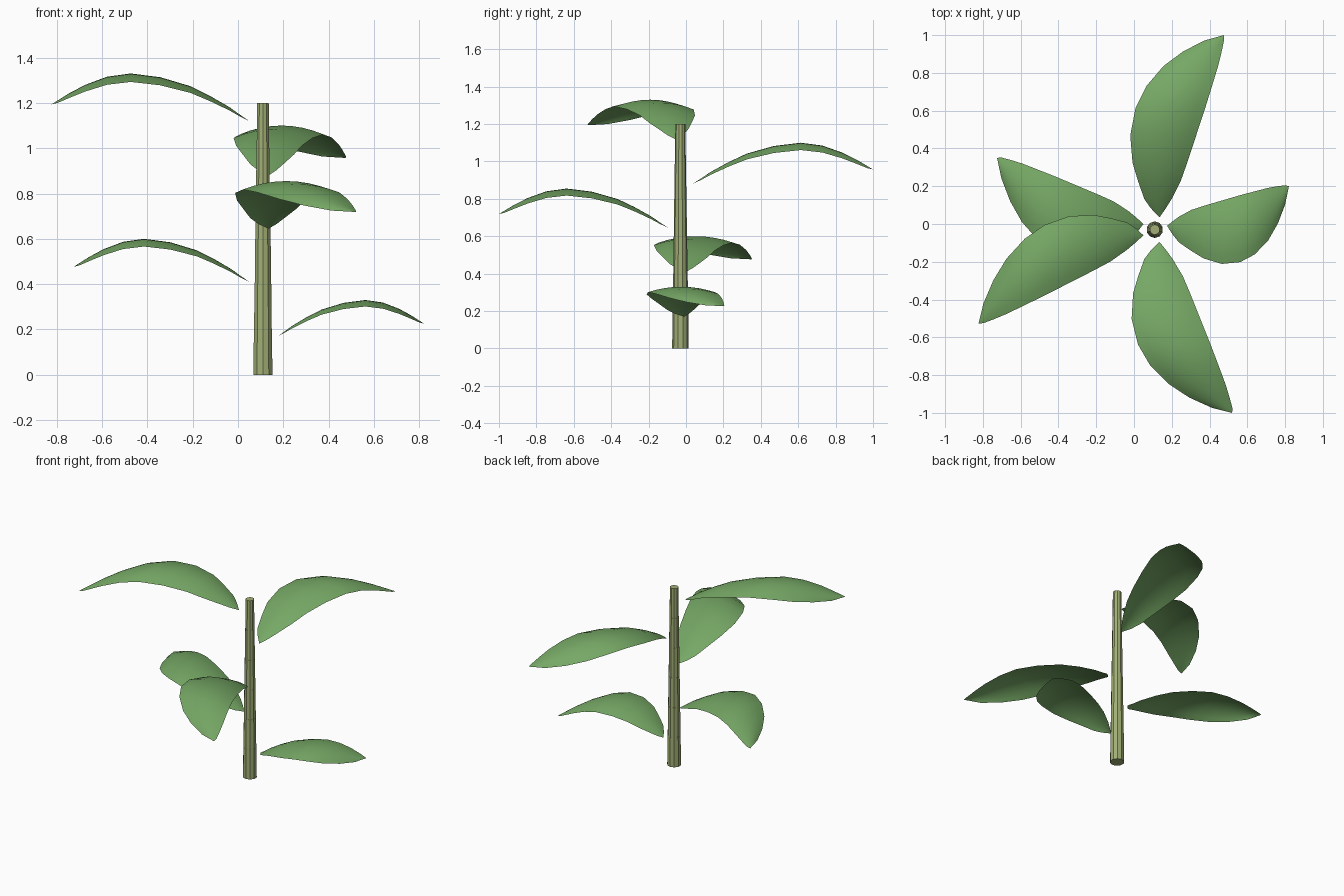
import bpy, bmesh
from mathutils import Vector

cube = bpy.data.objects.get("Cube")
if cube:
    bpy.data.objects.remove(cube, do_unlink=True)


def material(name, color):
    m = bpy.data.materials.new(name)
    m.use_nodes = True
    m.diffuse_color = color
    m.node_tree.nodes["Principled BSDF"].inputs["Base Color"].default_value = color
    return m


leaf_green = material("leaf_green", (0.18, 0.39, 0.13, 1))
stem_green = material("stem_olive", (0.36, 0.43, 0.18, 1))


def finish(bm, name, mat, smooth=False):
    mesh = bpy.data.meshes.new(name)
    bm.to_mesh(mesh)
    bm.free()
    mesh.materials.append(mat)
    obj = bpy.data.objects.new(name, mesh)
    bpy.context.collection.objects.link(obj)
    for p in mesh.polygons:
        p.use_smooth = smooth
    return obj


# Stem: stacked tapering segments with small steps at the joints
SEGMENTS, STEP = 6, 0.2
for i in range(SEGMENTS):
    low = 0.044 - 0.003 * i
    bm = bmesh.new()
    bmesh.ops.create_cone(bm, cap_ends=True, segments=10, radius1=low,
                          radius2=low - 0.002, depth=STEP)
    bmesh.ops.translate(bm, verts=bm.verts, vec=(0.11, -0.03, STEP * (i + 0.5)))
    finish(bm, f"stem_segment_{i + 1}", stem_green)

# Leaf outline: distance along, bulging edge, straight edge, arch height
PROFILE = [
    (0, 0, 0, 0), (.05, .19, -.05, .14), (.1, .345, -.09, .29),
    (.2, .55, -.135, .53), (.3, .74, -.135, .735), (.45, .93, -.125, .92),
    (.6, 1, -.115, 1), (.72, .95, -.1, .93), (.83, .79, -.085, .76),
    (.91, .56, -.06, .585), (.97, .28, -.035, .43), (1, 0, 0, .35),
]
COLS = 8


def leaf(name, base, out, side, length, sweep, width, height):
    """Arched sheet growing along out, its tip swept towards side."""
    base, out, side = Vector(base), Vector(out), Vector(side)
    bm = bmesh.new()
    rows = []
    for u, bulge, inner, arch in PROFILE:
        row = []
        ends = bulge == inner
        for c in range(1 if ends else COLS + 1):
            f = c / COLS
            v = sweep * u - width * (bulge + (inner - bulge) * f)
            droop = 0 if ends else 0.16 * (bulge - inner) * (2 * f - 1) ** 2
            p = base + out * (length * u) + side * v
            p.z += height * (arch - droop)
            row.append(bm.verts.new(p))
        rows.append(row)
    for a, b in zip(rows, rows[1:]):
        for c in range(COLS):
            if len(a) == 1:
                bm.faces.new((a[0], b[c], b[c + 1]))
            elif len(b) == 1:
                bm.faces.new((a[c], b[0], a[c + 1]))
            else:
                bm.faces.new((a[c], b[c], b[c + 1], a[c + 1]))
    # Turn the upper side outward
    if out.cross(side).z < 0:
        bmesh.ops.reverse_faces(bm, faces=bm.faces)
    bm.normal_update()
    if sum(f.normal.z for f in bm.faces) < 0:
        bmesh.ops.reverse_faces(bm, faces=bm.faces)
    finish(bm, name, leaf_green, smooth=True)


X, Y = Vector((1, 0, 0)), Vector((0, 1, 0))
leaf("leaf_left_low", (.175, -.01, .17), X, Y, .645, .21, .318, .16)
leaf("leaf_right_low", (.05, 0, .41), -X, Y, .775, .35, .355, .19)
leaf("leaf_front", (.135, -.095, .645), -Y, X, .905, .385, .345, .21)
leaf("leaf_back", (.135, .035, .88), Y, X, .965, .34, .331, .22)
leaf("leaf_right_top", (.05, -.06, 1.12), -X, -Y, .873, .467, .335, .21)
